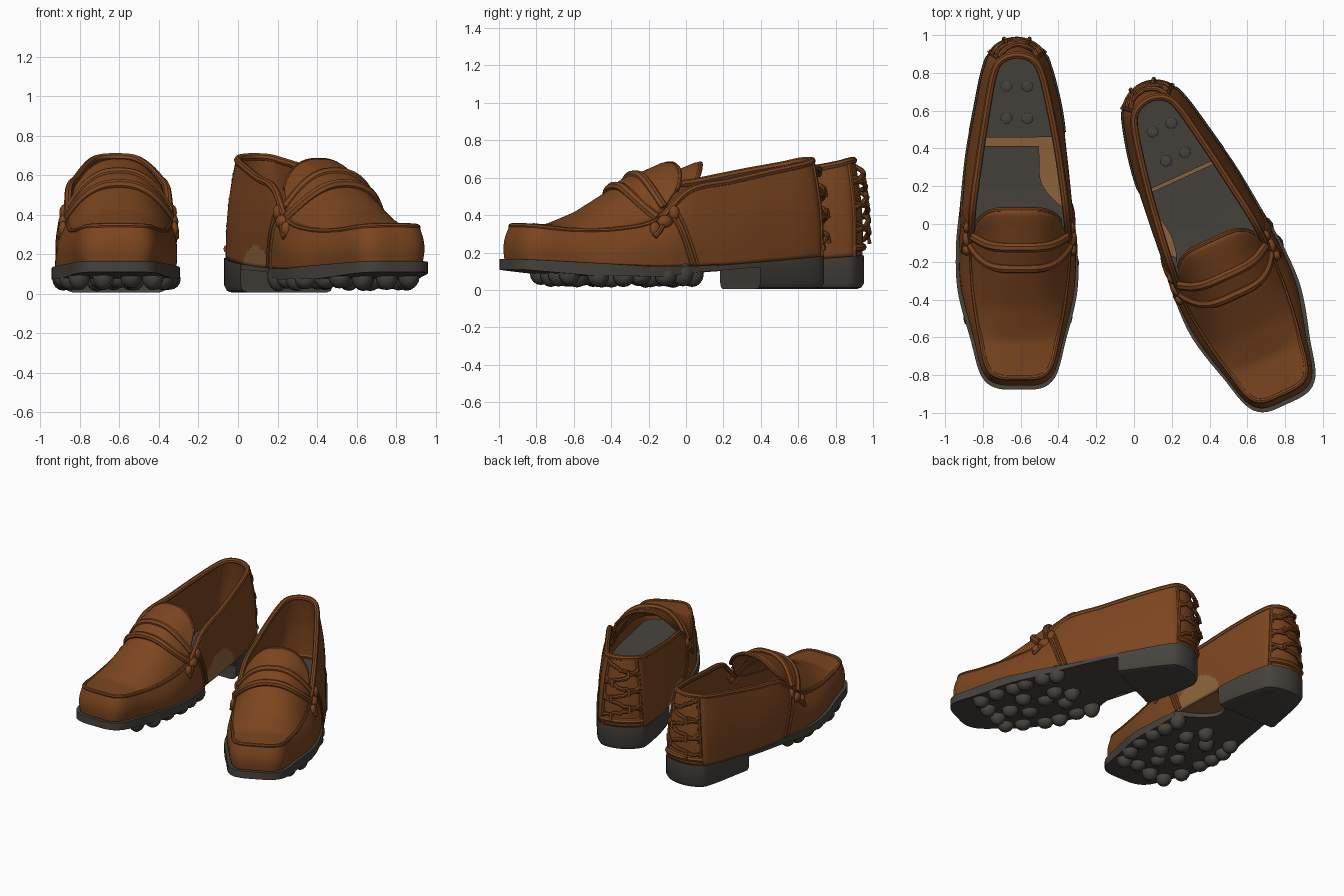
import bpy, bmesh, math, random
from mathutils import Vector, Matrix

random.seed(4)
if "Cube" in bpy.data.objects:
    bpy.data.objects.remove(bpy.data.objects["Cube"])


def material(name, rgb):
    m = bpy.data.materials.new(name)
    m.use_nodes = True
    m.diffuse_color = (*rgb, 1)
    m.node_tree.nodes["Principled BSDF"].inputs["Base Color"].default_value = (*rgb, 1)
    return m


LEATHER = material("brown leather", (0.2, 0.06, 0.014))
RUBBER = material("dark rubber", (0.062, 0.055, 0.047))
LINING = material("tan lining", (0.27, 0.125, 0.045))

# Stations from toe to heel: y, base left/right, rim left/right, rim height
STATIONS = [(-.81, -.142, .16, -.14, .16, .335), (-.6, -.215, .23, -.195, .22, .315),
            (-.35, -.285, .292, -.23, .26, .32), (-.12, -.298, .295, -.24, .275, .37),
            (.08, -.283, .278, -.235, .26, .53), (.35, -.26, .255, -.2, .225, .58),
            (.6, -.216, .226, -.163, .182, .628), (.82, -.17, .172, -.124, .132, .667),
            (.9, -.125, .128, -.08, .085, .687)]
SOLE_TOP = [(-.87, .165), (-.5, .145), (-.2, .127), (.2, .13), (.5, .15), (.95, .185)]
SOLE_LOW = [(-.87, .11), (-.5, .075), (-.1, .072), (.1, .095), (.45, .12), (.95, .13)]
SOLE_EDGE = [(-.85, .036), (-.3, .028), (.3, .016), (.95, .016)]
CROWN = [(-.86, .335), (-.61, .345), (-.44, .415), (-.28, .51), (-.11, .605), (.06, .675)]


def lin(table, y):
    for (a, p), (b, q) in zip(table, table[1:]):
        if y <= b:
            return p + (q - p) * max(0, (y - a) / (b - a))
    return table[-1][1]


top = lambda y: lin(SOLE_TOP, y)
low = lambda y: lin(SOLE_LOW, y)


# Closed control rings: left side to heel, then right side back to toe
def closed(left, heel, right, toe):
    return [Vector(p) for p in left + [heel] + right[::-1] + [toe]]


base_pt = lambda x, y: (x, y, top(y))
BASE = closed([base_pt(s[1], s[0]) for s in STATIONS], base_pt(0, .935),
              [base_pt(s[2], s[0]) for s in STATIONS], base_pt(.015, -.84))
RIM = closed([(s[3], s[0] * .965, s[5]) for s in STATIONS], (0, .895, .692),
             [(s[4], s[0] * .965, s[5]) for s in STATIONS], (.015, -.815, .34))


def ring(ctrl, t):
    i = math.floor(t)
    f = t - i
    a, b, c, d = (ctrl[(i + k) % len(ctrl)] for k in (-1, 0, 1, 2))
    return b + (c - a) * (f / 2) + (2 * a - 5 * b + 4 * c - d) * (f * f / 2) \
        + (3 * b - a - 3 * c + d) * (f ** 3 / 2)


def outward(t):
    d = ring(BASE, t + .05) - ring(BASE, t - .05)
    return Vector((-d.y, d.x, 0)).normalized()


def wall(t, v, off=0):
    p = ring(BASE, t).lerp(ring(RIM, t), v)
    return p + outward(t) * (off + .016 * math.sin(math.pi * v))


# Top of the forefoot; s runs across from -1 to 1
def apron(t, s, lift=0):
    f = max(0, (t - 3) / 1)
    u = .5 + .5 * s * (1 - .13 * f)
    p = ring(RIM, t).lerp(ring(RIM, 18 - t), u)
    rise = max(0, lin(CROWN, p.y) - p.z)
    p.z += rise * (1 - abs(s) ** 2.6) + lift
    p.y -= .06 * f * abs(s) ** 5
    return p


def span(a, b, n):
    return [a + (b - a) * i / n for i in range(n + 1)]


def finish(ob, mat):
    if not ob.data.materials:
        ob.data.materials.append(mat)
    bpy.ops.object.select_all(action='DESELECT')
    ob.select_set(True)
    bpy.context.view_layer.objects.active = ob
    bpy.ops.object.shade_smooth_by_angle(angle=math.radians(40))


def link(name, data):
    ob = bpy.data.objects.new(name, data)
    bpy.context.collection.objects.link(ob)
    return ob


def from_bmesh(name, bm, M, mat, rule=None):
    if rule:
        for f in bm.faces:
            f.material_index = int(rule(f.calc_center_median()))
    bm.transform(M)
    bmesh.ops.remove_doubles(bm, verts=bm.verts, dist=.0005)
    bmesh.ops.recalc_face_normals(bm, faces=bm.faces)
    me = bpy.data.meshes.new(name)
    bm.to_mesh(me)
    bm.free()
    me.materials.append(mat)
    if rule:
        me.materials.append(LINING)
    ob = link(name, me)
    finish(ob, mat)
    return ob


def loft(name, rows, M, mat, cyclic=False, cap=False, thick=0, rule=None):
    bm = bmesh.new()
    vs = [[bm.verts.new(p) for p in row] for row in rows]
    n = len(rows[0])
    for a, b in zip(vs, vs[1:]):
        for i in range(n if cyclic else n - 1):
            j = (i + 1) % n
            bm.faces.new((a[i], a[j], b[j], b[i]))
    if cap:
        bm.faces.new(vs[0])
    ob = from_bmesh(name, bm, M, mat, rule)
    if thick:
        mod = ob.modifiers.new("thickness", 'SOLIDIFY')
        mod.thickness, mod.offset = thick, 0


def tube(name, pts, r, M, mat=LEATHER):
    cu = bpy.data.curves.new(name, 'CURVE')
    cu.dimensions, cu.bevel_depth, cu.bevel_resolution, cu.use_fill_caps = '3D', r, 2, True
    sp = cu.splines.new('POLY')
    sp.points.add(len(pts) - 1)
    for q, p in zip(sp.points, pts):
        q.co = (*(M @ p), 1)
    ob = link(name, cu)
    bpy.ops.object.select_all(action='DESELECT')
    ob.select_set(True)
    bpy.context.view_layer.objects.active = ob
    bpy.ops.object.convert(target='MESH')
    finish(bpy.context.object, mat)


def blobs(name, spots, M, mat):
    bm = bmesh.new()
    for p, size in spots:
        bmesh.ops.create_uvsphere(bm, u_segments=12, v_segments=8, radius=1,
                                  matrix=Matrix.Translation(p) @ Matrix.Diagonal((*size, 1)))
    from_bmesh(name, bm, M, mat)


def waist(y):
    return .4 * max(0, 1 - ((y - .27) / .2) ** 2)


def sole_edge(t):
    return lin(SOLE_EDGE, ring(BASE, t).y)


# Left and right outline points, the inner one pulled in by a rule along y
def pair(t, off, z, pull=lambda y: 0):
    a = ring(BASE, t) + outward(t) * off
    b = ring(BASE, 18 - t) + outward(18 - t) * off
    b = b.lerp(a, pull(b.y))
    return [Vector((p.x, p.y, z(p.y))) for p in (a, b)]


def shoe(side, M, open_arch):
    # Sole, heel and studs
    cut = waist if open_arch else lambda y: .3 * waist(y)
    loft(side + "_sole", [pair(t, sole_edge(t), top, cut) + pair(t, sole_edge(t), low, cut)[::-1]
                          for t in span(-1, 9, 90)], M, RUBBER, cyclic=True)
    rows = []
    for off, z in ((-.02, .006), (.004, .014), (.018, .04), (.018, None)):
        pts = [ring(BASE, t) + outward(t) * off for t in span(5.53, 12.47, 60)]
        rows.append([Vector((p.x, p.y, top(p.y) if z is None else z)) for p in pts])
    loft(side + "_heel_block", rows, M, RUBBER, cyclic=True, cap=True)
    studs = []
    for k, t in enumerate(span(.9, 3.75, 5)):
        a, b = pair(t, -.03, low)
        for u in span(0, 1, 3 - k % 2):
            p = a.lerp(b, u) + Vector((random.uniform(-.01, .01), random.uniform(-.025, .025), 0))
            studs.append((p, (.055, .06, low(p.y) - random.uniform(.012, .03))))
    blobs(side + "_sole_studs", studs, M, RUBBER)

    # Lining under a padded footbed
    loft(side + "_lining", [pair(t, -.004, lambda y: top(y) + .004) for t in span(-1, 9, 60)], M, LINING)
    pad = lambda y: top(y) + .03
    bed = (lambda y: .65 * waist(min(y, .3))) if open_arch else lambda y: .3 * waist(y + .1)
    loft(side + "_front_footbed", [pair(t, -.01, pad, bed) for t in span(-1, 5.25 if open_arch else 5.36, 50)],
         M, RUBBER)
    loft(side + "_heel_pad", [pair(t, -.01, pad) for t in span(5.43, 9, 30)], M, RUBBER)
    blobs(side + "_pad_dimples", [((x, y, pad(y)), (.03, .03, .006))
                                  for x in (-.055, .055) for y in (.56, .73)], M, RUBBER)

    # Upper wall, with the lining showing on the inner arch
    reach = .19 if open_arch else .11
    arch = lambda c: c.x > 0 and ((c.y - .28) / .2) ** 2 + ((c.z - .13) / reach) ** 2 < 1
    loft(side + "_upper_wall", [[wall(t, v) for t in span(0, 20, 240)] for v in span(0, 1, 24)],
         M, LEATHER, thick=.018, rule=arch)
    # Apron and tongue
    loft(side + "_apron_and_tongue", [[apron(t, s) for s in span(-1, 1, 28)] for t in span(-1, 4, 40)],
         M, LEATHER, thick=.02)
    tube(side + "_tongue_edge", [apron(4, s) for s in span(-1, 1, 28)], .013, M)
    # Rolled collar and apron seam
    tube(side + "_collar_roll", [ring(RIM, t) for t in span(3.1, 14.9, 90)], .02, M)
    tube(side + "_apron_seam", [ring(RIM, t) + Vector((0, 0, .004)) for t in span(15, 23, 70)], .014, M)

    # Saddle strap with two corded edges
    rear = lambda s: 2.95 + .4 * s ** 4
    front = lambda s: 2.45 + .55 * s ** 4
    across = span(-1, 1, 28)
    loft(side + "_strap", [[apron(front(s) + (rear(s) - front(s)) * v, s, .016) for s in across]
                           for v in span(0, 1, 4)], M, LEATHER, thick=.02)
    for label, edge in (("rear", rear), ("front", front)):
        tube(side + "_strap_" + label + "_cord", [apron(edge(s), s, .018) for s in across], .026, M)
    # Side knots, tails and cords down to the sole
    for label, flip in (("outer", lambda t: t), ("inner", lambda t: 18 - t)):
        knot = wall(flip(3.2), .88, .008)
        blobs(side + "_" + label + "_knot", [(knot, (.028, .045, .036)),
              (wall(flip(2.9), .85, .01), (.024, .03, .04)),
              (wall(flip(3.5), .88, .008), (.024, .03, .04))], M, LEATHER)
        tube(side + "_" + label + "_tail", [knot, wall(flip(3.0), .78, .018), wall(flip(2.85), .68, .012)],
             .015, M)
        for shift in (0, .16):
            tube(side + "_" + label + "_cord", [wall(flip(3.35 + shift + .6 * (1 - v)), v, .006)
                                                for v in span(.02, .95, 12)], .013, M)

    # Heel patch: corner seams, bottom band and lacing
    for t in (7.9, 10.1):
        tube(side + "_heel_seam", [wall(t, v, .006) for v in span(0, 1, 14)], .014, M)
    tube(side + "_heel_band", [wall(t, .09, .008) for t in span(7.8, 10.2, 20)], .022, M)
    for k, v in enumerate(span(.24, .86, 5)):
        tilt = .09 * (-1) ** k
        pts = [wall(9 + 1.05 * s, v + tilt * s + random.uniform(-.015, .015),
                    .012 + .03 * (1 - s * s)) for s in span(-1, 1, 14)]
        end = pts[-5 if k % 2 else 4]
        tube(side + "_heel_lace", pts, .014, M)
        tube(side + "_lace_end", [end, end + Vector((0, .012, .01)), end + Vector((0, .018, -.035))], .011, M)


shoe("right", Matrix.Translation((-.62, 0, 0)), True)
shoe("left", Matrix.Translation((.453, -.152, 0)) @ Matrix.Rotation(math.radians(24.7), 4, 'Z')
     @ Matrix.Diagonal((-1, 1, 1, 1)), False)
